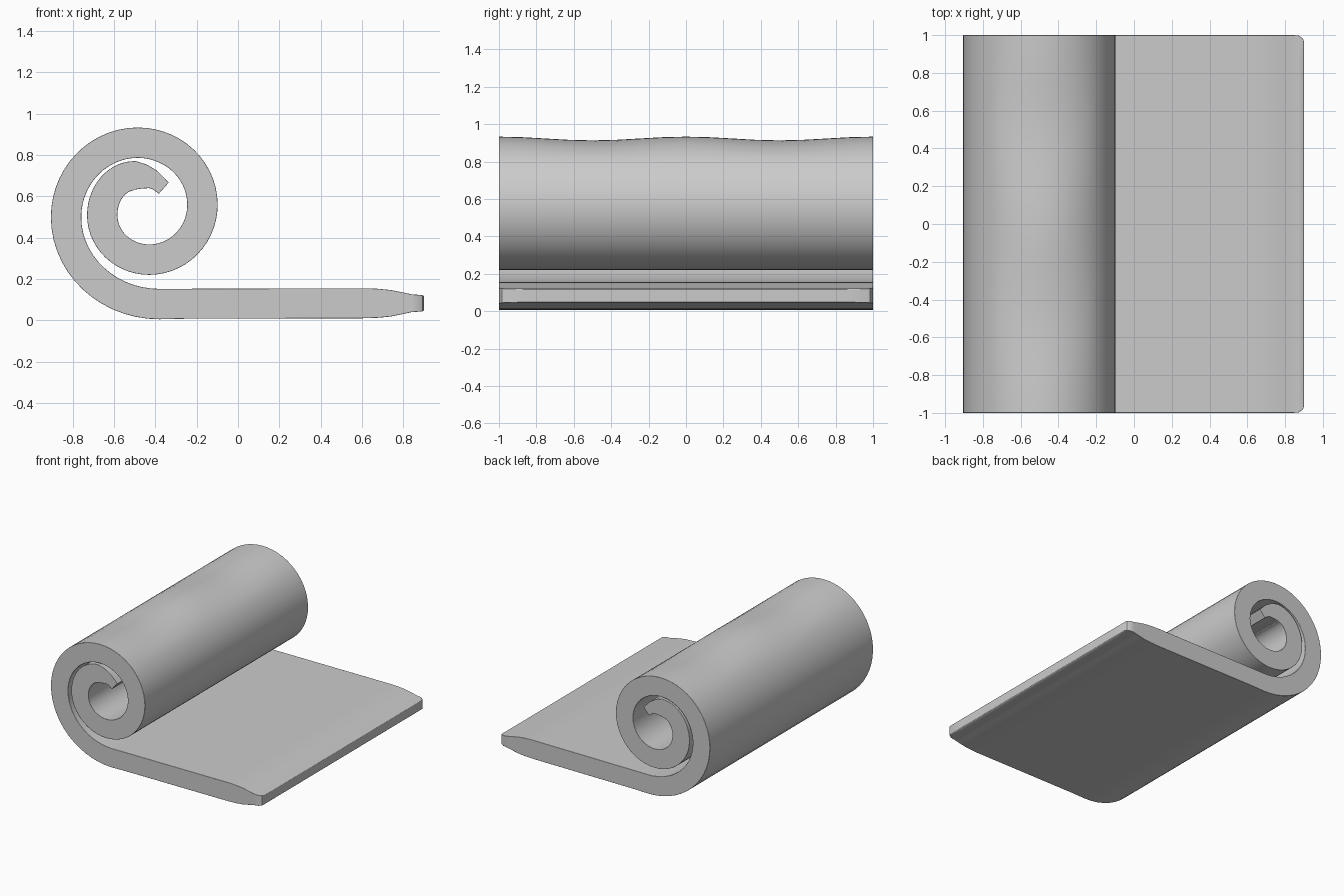
import bpy, bmesh, math
from mathutils import Vector

if "Cube" in bpy.data.objects:
    bpy.data.objects.remove(bpy.data.objects["Cube"])

HALF = 0.0735  # half the mat thickness

# Centre line stations: (x, z, half thickness, half width), from the flat free end inward
path = [(0.90, 0.083, 0.034, 0.965), (0.893, 0.083, 0.039, 0.984),
        (0.87, 0.083, 0.041, 0.998), (0.84, 0.083, 0.043, 1.0),
        (0.80, 0.083, 0.052, 1.0), (0.74, 0.083, 0.064, 1.0),
        (0.68, 0.083, 0.070, 1.0), (0.62, 0.083, 0.0725, 1.0)]
path += [(0.62 - 0.11 * i, 0.083 - 0.0003 * i, 0.0725, 1.0) for i in range(1, 9)]

# The roll: quarter ellipses between the extreme points of the spiral
extremes = [(-0.38, 0.079), (-0.832, 0.50), (-0.485, 0.86), (-0.172, 0.56),
            (-0.43, 0.294), (-0.657, 0.51), (-0.50, 0.700)]
STEPS = 14
for k, (a, b) in enumerate(zip(extremes, extremes[1:])):
    for i in range(STEPS):
        t = math.pi / 2 * i / STEPS
        c, s = math.cos(t), math.sin(t)
        if k % 2 == 0:   # leaves horizontally, arrives vertically
            x, z = a[0] + (b[0] - a[0]) * s, b[1] + (a[1] - b[1]) * c
        else:            # leaves vertically, arrives horizontally
            x, z = b[0] + (a[0] - b[0]) * c, a[1] + (b[1] - a[1]) * s
        path.append((x, z, HALF if k < 5 else HALF - 0.003 * i / STEPS, 1.0))

# Thinned inner tip
path += [(-0.50, 0.702, 0.0695, 1.0), (-0.455, 0.696, 0.060, 1.0),
         (-0.41, 0.682, 0.046, 1.0), (-0.385, 0.663, 0.039, 1.0),
         (-0.359, 0.640, 0.036, 1.0)]

# Sweep the section across the width
NY = 16
bm = bmesh.new()
rings = []
for i, (x, z, h, w) in enumerate(path):
    p, q = path[max(i - 1, 0)], path[min(i + 1, len(path) - 1)]
    d = Vector((q[0] - p[0], q[1] - p[1])).normalized()
    nx, nz = -d.y, d.x
    # shallow waves along the top of the roll
    crest = max(0.0, 1 - ((x + 0.48) / 0.22) ** 2) if z > 0.78 else 0.0
    outer, inner = [], []
    for j in range(NY + 1):
        y = w * (2 * j / NY - 1)
        dip = 0.01 * crest * (1 - math.cos(2 * math.pi * y))
        outer.append(bm.verts.new((x + nx * h, y, z + nz * h - dip)))
        inner.append(bm.verts.new((x - nx * h, y, z - nz * h)))
    rings.append(outer + inner[::-1])

n = len(rings[0])
for r0, r1 in zip(rings, rings[1:]):
    for j in range(n):
        k = (j + 1) % n
        bm.faces.new((r0[j], r0[k], r1[k], r1[j]))
for r in (rings[0], rings[-1]):
    for j in range(NY):
        bm.faces.new((r[j], r[j + 1], r[n - 2 - j], r[n - 1 - j]))
bmesh.ops.recalc_face_normals(bm, faces=bm.faces)

mesh = bpy.data.meshes.new("rolled_mat")
bm.to_mesh(mesh)
bm.free()
mat = bpy.data.objects.new("rolled_mat", mesh)
bpy.context.collection.objects.link(mat)
bpy.context.view_layer.objects.active = mat
mat.select_set(True)

# Softened rims
bev = mat.modifiers.new("soft_edges", 'BEVEL')
bev.width = 0.007
bev.segments = 2
bev.limit_method = 'ANGLE'
bev.angle_limit = math.radians(50)
bpy.ops.object.shade_smooth_by_angle(angle=math.radians(35))
